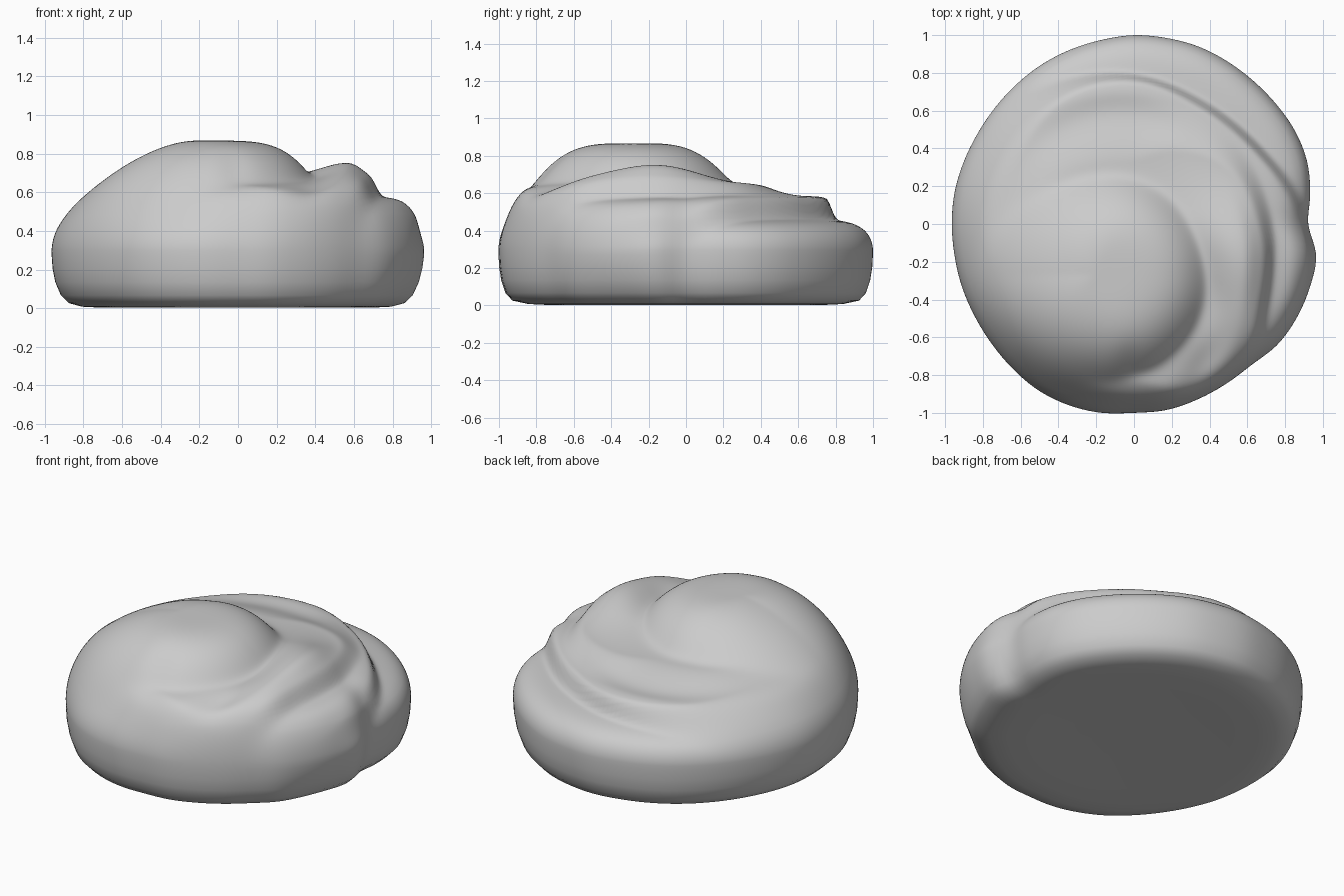
import bpy, bmesh
from math import sin, cos, pi, atan2, hypot, exp, degrees, sqrt

if "Cube" in bpy.data.objects:
    bpy.data.objects.remove(bpy.data.objects["Cube"])


def ring_value(values, ang):
    """Smooth periodic interpolation of evenly spaced values around the circle."""
    n = len(values)
    f = (ang / (2 * pi) * n) % n
    i = int(f)
    t = f - i
    a, b, c, d = (values[(i + k) % n] for k in (-1, 0, 1, 2))
    return b + 0.5 * t * (c - a + t * (2*a - 5*b + 4*c - d + t * (3*(b - c) + d - a)))


def step(d, w):
    t = max(0, min(1, d / w + 0.5))
    return t * t * (3 - 2 * t)


def smooth_max(a, b, k):
    return 0.5 * (a + b + sqrt((a - b) ** 2 + k * k))


def bump(x, y, cx, cy, sx, sy, amount, turn=0):
    dx, dy = x - cx, y - cy
    u = dx * cos(turn) + dy * sin(turn)
    v = dy * cos(turn) - dx * sin(turn)
    return amount * exp(-(u / sx) ** 2 - (v / sy) ** 2)


# Outer outline, every 10 degrees from +x
OUTLINE = [.922, .948, .975, .985, .985, .987, .993, 1.0, 1.0, 1.0, .99, .983,
           .976, .967, .96, .957, .96, .965, .965, .965, .97, .975, .985, 1.0,
           1.016, 1.02, 1.015, 1.0, 1.0, .988, .977, .972, .993, .995, .99, .98]
# Edges of the lower and upper coils, every 30 degrees, and their softness
LOWER = [.91, .77, .73, .775, .82, .86, .90, .92, .95, 1.0, 1.05, 1.02]
LOWER_SOFT = [.05, .06, .06, .05, .14, .35, .45, .4, .3, .2, .10, .07]
UPPER = [.70, .64, .56, .50, .54, .64, .70, .74, .80, .90, 1.0, .80]
UPPER_SOFT = [.09, .14, .24, .34, .36, .38, .45, .4, .3, .2, .10, .07]


def top_height(x, y):
    r, a = hypot(x, y), atan2(y, x)
    d1, d2 = ring_value(LOWER, a) - r, ring_value(UPPER, a) - r
    # wound coils with raised lips
    z = 0.46 + 0.105 * step(d1, ring_value(LOWER_SOFT, a))
    z += 0.075 * step(d2, ring_value(UPPER_SOFT, a))
    z += 0.02 * exp(-((d1 - .09) / .09) ** 2)
    # crest of the upper coil on the right
    lip = exp(-((a + 0.32) / 0.55) ** 2)
    z += 0.108 * lip * exp(-((d2 - .15) / (.13 if d2 < .15 else .22)) ** 2)
    z += bump(x, y, .32, .05, .22, .25, .025)
    # top dome, steep to the right and sloping to the left
    dx, dy = x + 0.2, y + 0.27
    d = hypot(dx / (0.68 if dx > 0 else 0.76), dy / (0.64 if dy > 0 else 0.67))
    phi = atan2(dy, dx)
    p = 2.8 + (1.8 if dx > 0 else 1.1) * cos(phi) + 0.4 * max(0, -sin(phi))
    z = smooth_max(z, 0.865 - 0.42 * d ** p, 0.045)
    # folds at the front
    z += bump(x, y, .38, -.74, .08, .16, -.03, -.5)
    z += bump(x, y, -.02, -.74, .07, .10, -.012)
    return z


def bun_body():
    seg, rings = 160, 80
    bm = bmesh.new()
    rows = []
    # underside and side: (radius factor, height)
    under = [(.3, .018), (.6, .012), (.75, .007), (.84, .011), (.91, .028),
             (.952, .068), (.982, .14), (.996, .21), (1.0, .28)]
    for f, z in under:
        row = []
        for j in range(seg):
            a = 2 * pi * j / seg
            # tucked seam where the coil ends, fuller foot at the front
            tuck = 0.04 * exp(-((degrees(a) - 335) / 18) ** 2) * max(0, 1 - z / .28)
            full = (1 - f) * 0.25 * abs(sin(a)) if f > .9 else 0
            r = ring_value(OUTLINE, a) * (f - tuck * f + full)
            row.append(bm.verts.new((r * cos(a), r * sin(a), z - .005)))
        rows.append(row)
    # top surface
    for i in range(1, rings):
        u = cos(0.5 * pi * i / rings) if i < 16 else \
            cos(0.5 * pi * 16 / rings) * (rings - i) / (rings - 16)
        row = []
        for j in range(seg):
            a = 2 * pi * j / seg
            r = u * ring_value(OUTLINE, a)
            x, y = r * cos(a), r * sin(a)
            z = 0.29 + (top_height(x, y) - 0.29) * sqrt(max(0, 1 - u ** 12))
            row.append(bm.verts.new((x, y, z)))
        rows.append(row)
    for lo, hi in zip(rows, rows[1:]):
        for j in range(seg):
            k = (j + 1) % seg
            bm.faces.new((lo[j], lo[k], hi[k], hi[j]))
    # close both poles
    for row, z in ((rows[0], .016), (rows[-1], top_height(0, 0))):
        c = bm.verts.new((0, 0, z))
        for j in range(seg):
            bm.faces.new((row[j], row[(j + 1) % seg], c))
    bmesh.ops.recalc_face_normals(bm, faces=bm.faces)
    me = bpy.data.meshes.new("swirled_bun")
    bm.to_mesh(me)
    bm.free()
    for f in me.polygons:
        f.use_smooth = True
    ob = bpy.data.objects.new("swirled_bun", me)
    bpy.context.collection.objects.link(ob)
    sm = ob.modifiers.new("soften", 'SMOOTH')
    sm.factor, sm.iterations = 0.5, 2
    return ob


bun_body()
